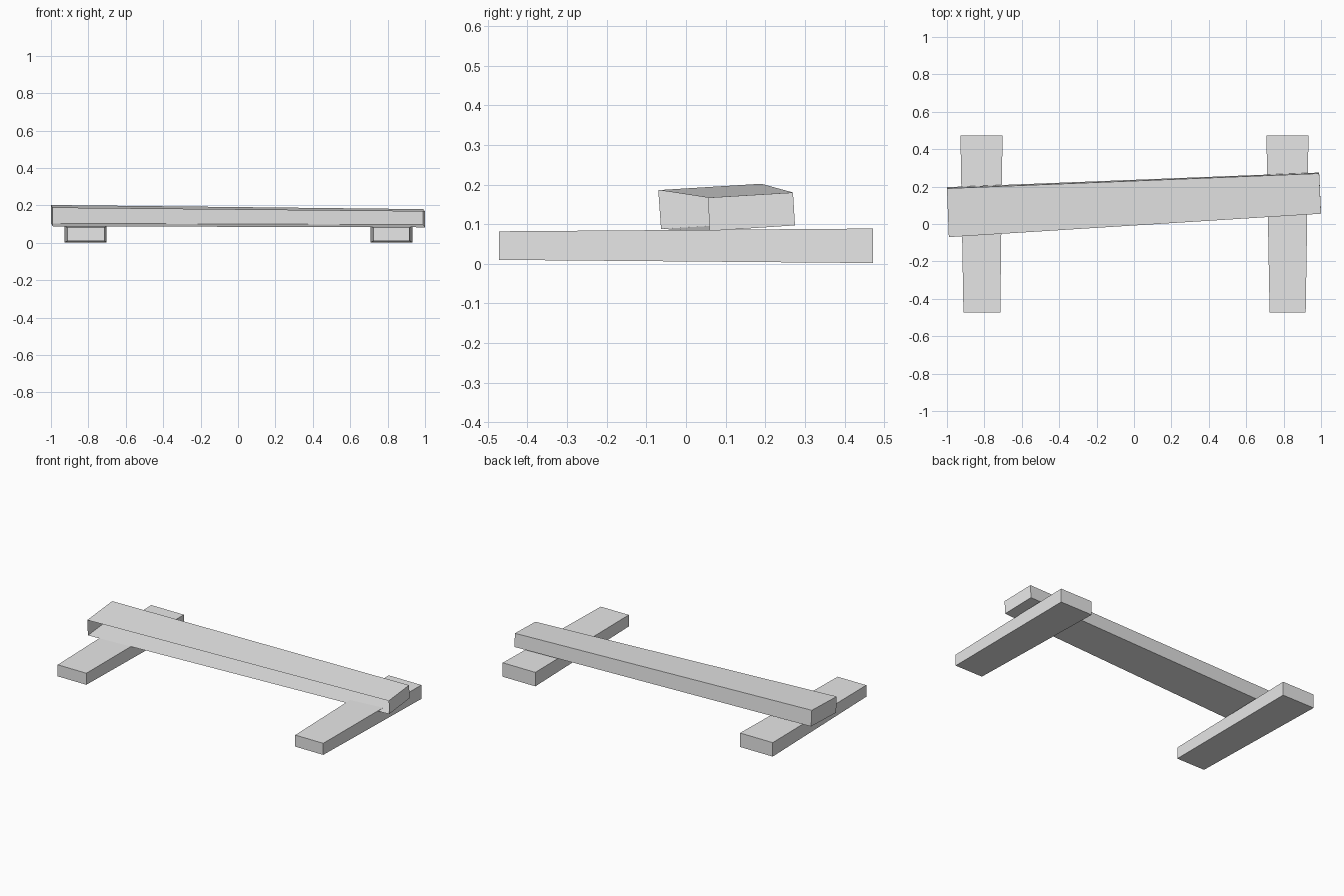
import bpy
import bmesh

if "Cube" in bpy.data.objects:
    bpy.data.objects.remove(bpy.data.objects["Cube"], do_unlink=True)

grey = bpy.data.materials.new("plain_grey")
grey.use_nodes = True
grey.diffuse_color = (0.8, 0.8, 0.8, 1)
grey.node_tree.nodes["Principled BSDF"].inputs["Base Color"].default_value = (0.8, 0.8, 0.8, 1)


def plank(name, start, end, open_side=None):
    """Join two four-cornered ends into a plank; one side may be left open."""
    bm = bmesh.new()
    a = [bm.verts.new(p) for p in start]
    b = [bm.verts.new(p) for p in end]
    bm.faces.new(a)
    bm.faces.new(b[::-1])
    sides = [bm.faces.new((a[i], b[i], b[(i + 1) % 4], a[(i + 1) % 4])) for i in range(4)]
    bmesh.ops.recalc_face_normals(bm, faces=bm.faces[:])
    if open_side is not None:
        bmesh.ops.delete(bm, geom=[sides[open_side]], context="FACES_ONLY")
    mesh = bpy.data.meshes.new(name)
    bm.to_mesh(mesh)
    bm.free()
    mesh.materials.append(grey)
    obj = bpy.data.objects.new(name, mesh)
    bpy.context.collection.objects.link(obj)
    return obj


def section(y, x0, x1, z0, z1):
    """Upright rectangle across a foot."""
    return [(x0, y, z0), (x1, y, z0), (x1, y, z1), (x0, y, z1)]


# Tapered feet, slightly wider and taller at the back
plank("right_foot", section(-0.472, -0.912, -0.715, 0.01, 0.082),
      section(0.472, -0.928, -0.703, 0.002, 0.089))
plank("left_foot", section(-0.472, 0.725, 0.918, 0.01, 0.082),
      section(0.472, 0.708, 0.933, 0.002, 0.089))

# Skewed cross beam, hollow with an open front
# Corners run front bottom, front top, back top, back bottom
plank("cross_beam",
      [(-0.99, -0.063, 0.088), (-0.99, -0.07, 0.186), (-1, 0.19, 0.202), (-1, 0.197, 0.104)],
      [(1, 0.06, 0.083), (1, 0.055, 0.167), (0.99, 0.27, 0.18), (0.99, 0.275, 0.097)],
      open_side=0)
